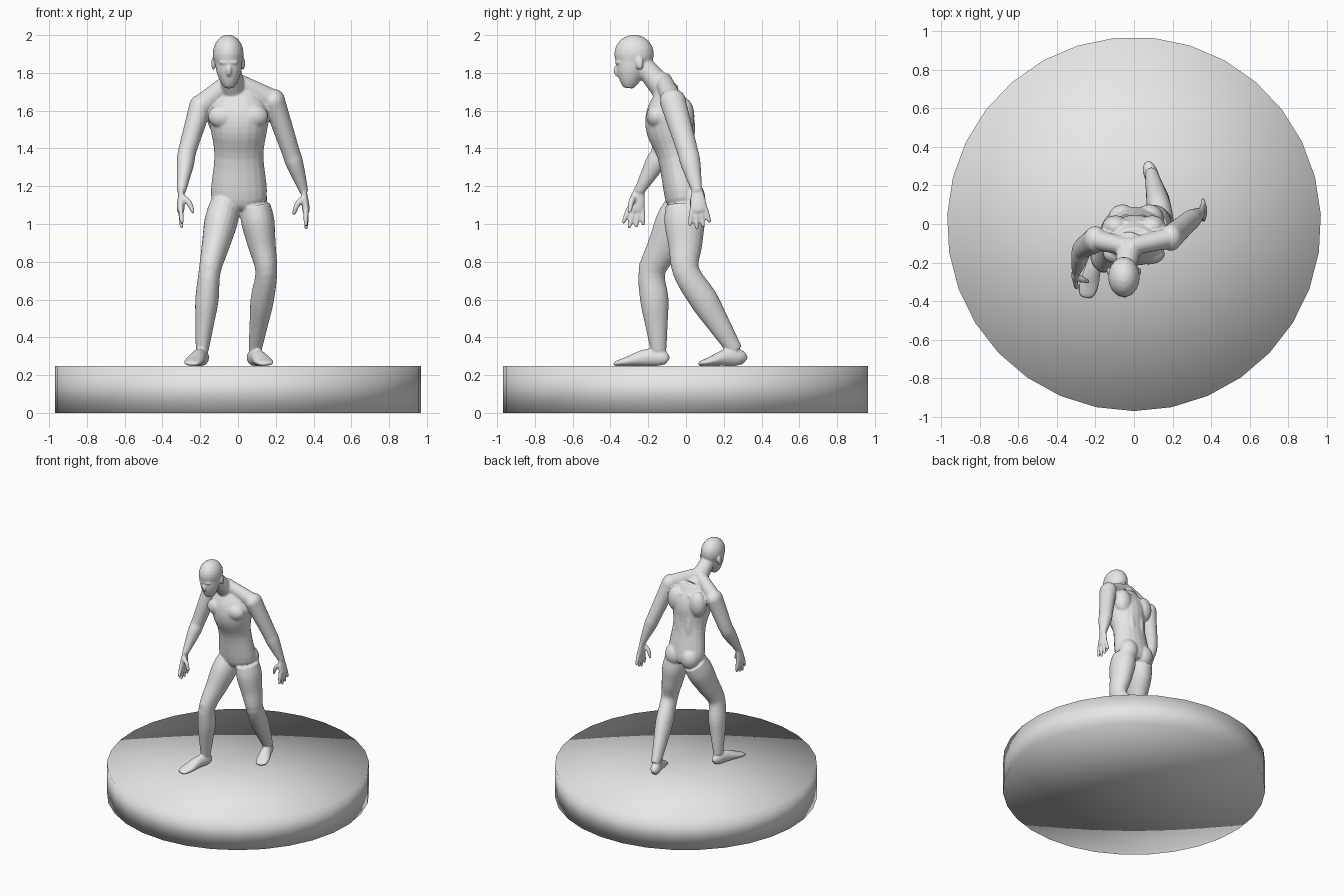
import bpy
import bmesh
import math
from mathutils import Vector, Matrix

SIDES = 20     # points round each cross-section
STEPS = 4      # smoothing steps between two sections
FLOOR = .248   # top of the round base
ACROSS, DEEP, DOWN = Vector((1, 0, 0)), Vector((0, 1, 0)), Vector((0, 0, -1))

# Shared limb profiles: (position along the joints, half width)
ARM = [(0, .06), (.4, .055), (1, .048), (1.3, .046), (2, .023)]
LEG = [(0, .08), (.25, .088), (.6, .074), (1, .058), (1.35, .062), (1.65, .05), (2, .034)]
FINGER = [(0, .013), (.5, .013), (.9, .01), (1, .005)]

cube = bpy.data.objects.get("Cube")
if cube:
    bpy.data.objects.remove(cube, do_unlink=True)

grey = bpy.data.materials.new("plain_grey")
grey.use_nodes = True
grey.diffuse_color = (.8, .8, .8, 1)
grey.node_tree.nodes["Principled BSDF"].inputs["Base Color"].default_value = grey.diffuse_color


def finish(bm, name):
    """Turn a bmesh into a smooth grey object."""
    bmesh.ops.recalc_face_normals(bm, faces=bm.faces)
    for face in bm.faces:
        face.smooth = True
    mesh = bpy.data.meshes.new(name)
    bm.to_mesh(mesh)
    bm.free()
    mesh.materials.append(grey)
    obj = bpy.data.objects.new(name, mesh)
    bpy.context.collection.objects.link(obj)
    return obj


def smooth_rows(rows):
    """Catmull-Rom interpolation through rows of numbers."""
    ends = [rows[0], *rows, rows[-1]]
    result = []
    for group in zip(ends, ends[1:], ends[2:], ends[3:]):
        for step in range(STEPS):
            t = step / STEPS
            row = []
            for before, start, end, after in zip(*group):
                slope_in, slope_out = (end - before) / 2, (after - start) / 2
                ease = t * t * (3 - 2 * t)
                row.append(start + (end - start) * ease
                           + slope_in * t * (1 - t) ** 2 - slope_out * t * t * (1 - t))
            result.append(row)
    return result + [list(rows[-1])]


def loft(bm, sections, axis=ACROSS):
    """Skin ellipses given as (centre, half width along axis, half depth)."""
    rows = smooth_rows([(*centre, width, depth) for centre, width, depth in sections])
    centres = [Vector(row[:3]) for row in rows]
    last = len(rows) - 1
    rings = []
    for i, (*_, width, depth) in enumerate(rows):
        tangent = (centres[min(i + 1, last)] - centres[max(i - 1, 0)]).normalized()
        side = (axis - tangent * axis.dot(tangent)).normalized()
        front = tangent.cross(side)
        angles = [math.tau * k / SIDES for k in range(SIDES)]
        rings.append([bm.verts.new(centres[i] + side * width * math.cos(a)
                                   + front * depth * math.sin(a)) for a in angles])
    for low, high in zip(rings, rings[1:]):
        for k in range(SIDES):
            bm.faces.new((low[k - 1], low[k], high[k], high[k - 1]))
    bm.faces.new(rings[0])
    bm.faces.new(rings[-1])


def sweep(bm, joints, profile, aspect=1, axis=ACROSS):
    """Loft a profile along straight bones between joints."""
    sections = []
    for place, width in profile:
        bone = min(int(place), len(joints) - 2)
        centre = joints[bone].lerp(joints[bone + 1], place - bone)
        sections.append((centre, width, width * aspect))
    loft(bm, sections, axis)


def bulge(bm, centre, radii):
    """Add an ellipsoid for a muscle or a rounded feature."""
    matrix = Matrix.Translation(centre) @ Matrix.Diagonal((*radii, 1))
    bmesh.ops.create_uvsphere(bm, u_segments=SIDES, v_segments=12, radius=1, matrix=matrix)


def hand(bm, elbow, wrist, inward):
    """Palm, four fanned fingers and a thumb hanging from the wrist."""
    reach = ((wrist - elbow).normalized() + DOWN * 2).normalized()
    spread = (DEEP - reach * DEEP.dot(reach)).normalized()
    knuckles = wrist + reach * .09
    sweep(bm, (wrist, knuckles), [(-.2, .028), (.4, .04), (1, .046), (1.2, .036)], .45, spread)
    for k, length in enumerate((.09, .11, .1, .08)):
        offset = spread * .024 * (k - 1.5)
        base = knuckles + offset
        tip = base + reach * length + offset * .5 + inward * .01
        sweep(bm, (base, tip), FINGER, 1, spread)
    root = wrist + reach * .03 - spread * .02
    bend = root + inward * .04 + reach * .03 - spread * .01
    tip = bend + inward * .03 + reach * .06
    sweep(bm, (root, bend, tip), [(0, .018), (1, .016), (1.8, .011), (2, .005)], 1, spread)


def arm(bm, neck, shoulder, elbow, wrist):
    """Collar muscle, rounded shoulder, arm and hand."""
    inward = ACROSS if shoulder.x < 0 else -ACROSS
    sweep(bm, (neck, shoulder), [(0, .045), (.5, .05), (1, .055)], 1.1, DEEP)
    bulge(bm, shoulder, (.06, .07, .065))
    sweep(bm, (shoulder, elbow, wrist), ARM, 1.15)
    hand(bm, elbow, wrist, inward)


def leg(bm, hip, knee, ankle, heel, toe):
    """Thigh, kneecap, calf and a foot flat on the base."""
    sweep(bm, (hip, knee, ankle), LEG, 1.22)
    bulge(bm, knee - DEEP * .04 - DOWN * .02, (.034, .03, .045))
    foot = []
    for place, width, height in [(0, .02, .025), (.12, .036, .044), (.4, .04, .045),
                                 (.75, .05, .025), (.95, .04, .014), (1, .02, .008)]:
        foot.append((heel.lerp(toe, place) - DOWN * height, width, height))
    loft(bm, foot)


# Round base with fanned caps
base = bmesh.new()
count, radius = 31, .969
rims = []
for z in (0, FLOOR):
    angles = [math.tau * k / count for k in range(count)]
    rims.append([base.verts.new((radius * math.sin(a), -radius * math.cos(a), z)) for a in angles])
hubs = [base.verts.new((0, 0, z)) for z in (0, FLOOR)]
for k in range(count):
    base.faces.new((rims[0][k - 1], rims[0][k], rims[1][k], rims[1][k - 1]))
    for rim, hub in zip(rims, hubs):
        base.faces.new((rim[k - 1], rim[k], hub))
finish(base, "round_base")

# Torso, from the crotch up to the collar
body = bmesh.new()
torso = [(0, 1.08, .08, .07), (-.01, 1.14, .148, .1), (-.05, 1.36, .13, .1),
         (-.08, 1.5, .15, .13), (-.09, 1.6, .16, .12), (-.09, 1.7, .1, .07)]
loft(body, [((.005, y, z), width, depth) for y, z, width, depth in torso])
for side in (1, -1):
    bulge(body, (side * .075, -.155, 1.57), (.085, .055, .065))      # chest
    bulge(body, (side * .095, -.015, 1.57), (.07, .06, .1))          # shoulder blade
    bulge(body, (side * .07 + .01, .03, 1.14), (.074, .072, .085))   # seat
    lumbar, nape = Vector((side * .04, .01, 1.2)), Vector((side * .04, -.02, 1.64))
    sweep(body, (lumbar, nape), [(0, .03), (.4, .04), (1, .03)], 1.3)

# Neck and head
nape, skull = Vector((-.02, -.09, 1.68)), Vector((-.05, -.26, 1.88))
sweep(body, (nape, skull), [(0, .07), (.5, .059), (1, .05)])
bulge(body, (-.052, -.275, 1.9), (.082, .105, .102))
brow, chin = Vector((-.05, -.285, 1.88)), Vector((-.046, -.305, 1.72))
sweep(body, (brow, chin), [(0, .075), (.45, .066), (.8, .045), (1, .024)], 1.12)
bulge(body, (-.05, -.355, 1.855), (.052, .02, .014))
bulge(body, (-.048, -.366, 1.812), (.014, .018, .03))
for side in (1, -1):
    bulge(body, (side * .078 - .052, -.245, 1.85), (.012, .021, .035))

# Arms: left swung back, right swung forward
collar = Vector((-.03, -.12, 1.76))
arm(body, collar, shoulder=Vector((.19, -.07, 1.65)),
    elbow=Vector((.28, .01, 1.38)), wrist=Vector((.35, .06, 1.17)))
arm(body, collar, shoulder=Vector((-.2, -.08, 1.62)),
    elbow=Vector((-.27, -.13, 1.38)), wrist=Vector((-.3, -.25, 1.17)))

# Legs: left trailing, right leading
leg(body, hip=Vector((.09, -.01, 1.1)), knee=Vector((.15, 0, .75)),
    ankle=Vector((.09, .26, .33)),
    heel=Vector((.07, .31, FLOOR)), toe=Vector((.155, .07, FLOOR)))
leg(body, hip=Vector((-.07, -.01, 1.1)), knee=Vector((-.15, -.18, .75)),
    ankle=Vector((-.19, -.145, .33)),
    heel=Vector((-.18, -.1, FLOOR)), toe=Vector((-.25, -.38, FLOOR)))

# Fuse the parts into one smooth skin
figure = finish(body, "standing_figure")
remesh = figure.modifiers.new("fuse", 'REMESH')
remesh.mode = 'VOXEL'
remesh.voxel_size = .006
remesh.use_smooth_shade = True
relax = figure.modifiers.new("relax", 'SMOOTH')
relax.factor = .5
relax.iterations = 7
